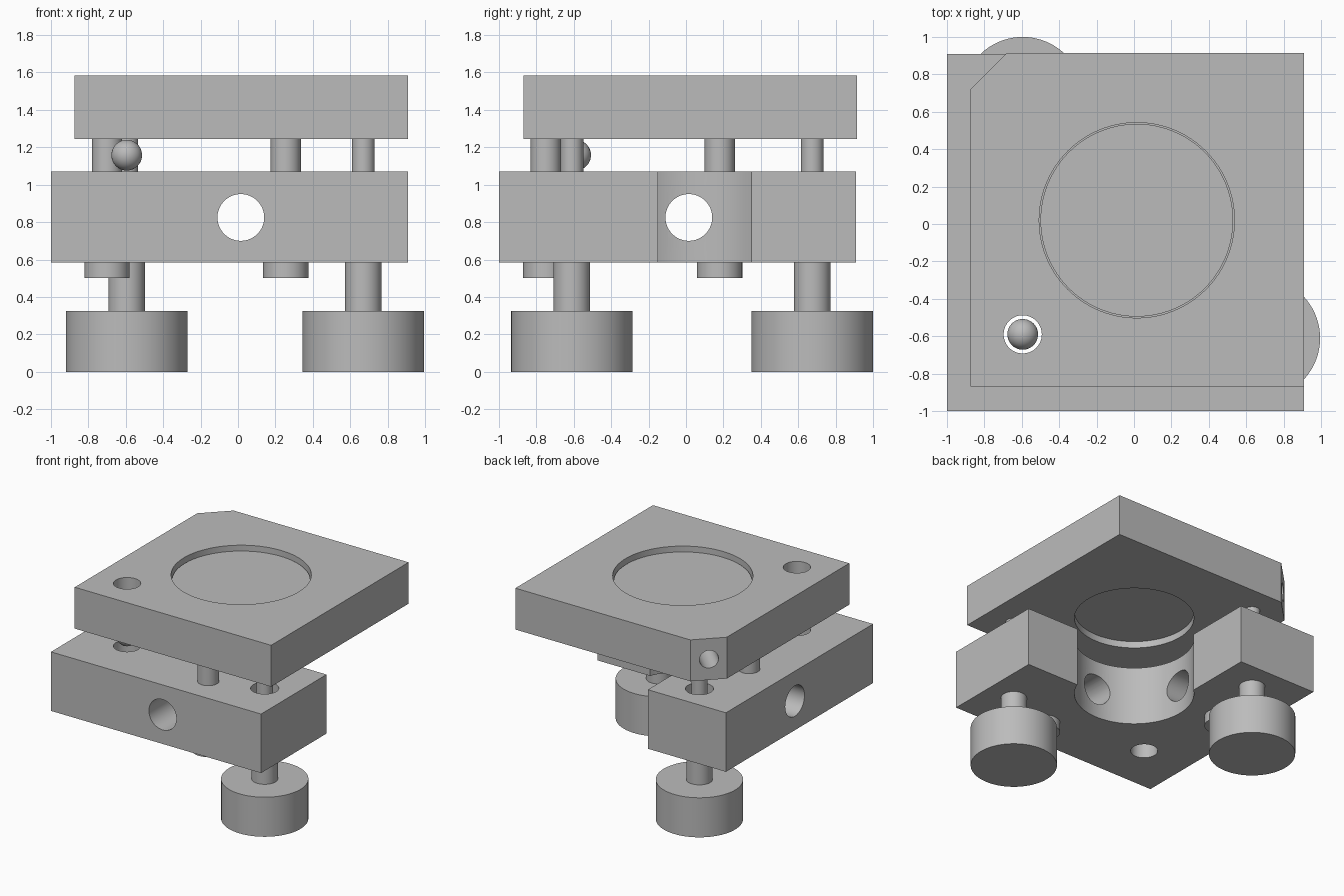
import bpy, math
from mathutils import Vector

old = bpy.data.objects.get("Cube")
if old:
    bpy.data.objects.remove(old, do_unlink=True)

grey = bpy.data.materials.new("satin_grey")
grey.use_nodes = True
grey.diffuse_color = (0.5, 0.5, 0.5, 1)
grey.node_tree.nodes["Principled BSDF"].inputs["Base Color"].default_value = (0.5, 0.5, 0.5, 1)


def finish(obj, name):
    obj.name = name
    obj.data.materials.clear()
    obj.data.materials.append(grey)
    return obj


def prism(name, outline, z0, z1):
    """Extrude a flat outline between two heights."""
    n = len(outline)
    verts = [(x, y, z) for z in (z0, z1) for x, y in outline]
    faces = [tuple(reversed(range(n))), tuple(range(n, 2 * n))]
    faces += [(i, (i + 1) % n, (i + 1) % n + n, i + n) for i in range(n)]
    mesh = bpy.data.meshes.new(name)
    mesh.from_pydata(verts, [], faces)
    obj = bpy.data.objects.new(name, mesh)
    bpy.context.collection.objects.link(obj)
    return finish(obj, name)


def rod(name, start, end, radius, sides=64):
    """Cylinder between two points."""
    a, b = Vector(start), Vector(end)
    bpy.ops.mesh.primitive_cylinder_add(vertices=sides, radius=radius, depth=(b - a).length,
                                        location=(a + b) / 2)
    obj = bpy.context.object
    obj.rotation_euler = (b - a).to_track_quat('Z', 'Y').to_euler()
    return finish(obj, name)


def upright(name, xy, z0, z1, radius, sides=64):
    return rod(name, (*xy, z0), (*xy, z1), radius, sides)


def smooth(obj):
    bpy.ops.object.select_all(action='DESELECT')
    obj.select_set(True)
    bpy.context.view_layer.objects.active = obj
    bpy.ops.object.shade_smooth_by_angle(angle=math.radians(30))


def cut(obj, cutters):
    """Subtract each cutter, then remove it."""
    bpy.context.view_layer.objects.active = obj
    for cutter in cutters:
        cutter.hide_render = True
        mod = obj.modifiers.new("cut", 'BOOLEAN')
        mod.operation = 'DIFFERENCE'
        mod.solver = 'EXACT'
        mod.object = cutter
        bpy.ops.object.modifier_apply(modifier=mod.name)
        bpy.data.objects.remove(cutter, do_unlink=True)
    smooth(obj)


centre = (0.015, 0.02)
pivot = (-0.595, -0.59)
adjusters = {"front": (0.67, -0.61), "side": (-0.595, 0.675)}
springs = {"front": (0.255, -0.75), "side": (-0.70, 0.18)}
base_low, base_top = 0.585, 1.07
plate_low, plate_top = 1.245, 1.585

# L-shaped base with a round clearance and cross holes
base = prism("base_bracket", [(-1, -1), (0.91, -1), (0.91, -0.15), (-0.29, -0.15),
                              (-0.29, 0.91), (-1, 0.91)], base_low, base_top)
cutters = [upright("clearance", centre, 0.4, 1.3, 0.45, 96),
           upright("pivot_hole", pivot, 0.4, 1.3, 0.102),
           rod("front_hole", (0.015, -1.2, 0.825), (0.015, 0.1, 0.825), 0.125),
           rod("side_hole", (-1.2, 0.015, 0.825), (0.1, 0.015, 0.825), 0.125)]
cutters += [upright("screw_hole", p, 0.75, 1.3, 0.105) for p in adjusters.values()]
cut(base, cutters)

# Top plate with clipped corner, stepped pocket, pivot hole and set screw hole
plate = prism("top_plate", [(-0.875, -0.87), (0.91, -0.87), (0.91, 0.915), (-0.68, 0.915),
                            (-0.875, 0.72)], plate_low, plate_top)
mid = (plate_low + plate_top) / 2
cut(plate, [upright("pocket", centre, 1.30, 1.8, 0.522, 96),
            upright("opening", centre, 1.1, 1.5, 0.45, 96),
            upright("pivot_hole", pivot, 1.1, 1.8, 0.102),
            rod("set_screw_hole", (-0.98, 1.015, mid), (-0.25, 0.285, mid), 0.072)])

# Optic disc resting in the pocket
smooth(upright("optic_disc", centre, 1.30, 1.54, 0.515, 96))

# Pivot ball between the plates
bpy.ops.mesh.primitive_uv_sphere_add(segments=48, ring_count=24, radius=0.082,
                                     location=(*pivot, 1.158))
smooth(finish(bpy.context.object, "pivot_ball"))

# Adjuster knobs with collars and thin screws
for side, p in adjusters.items():
    smooth(upright(side + "_knob", p, 0, 0.325, 0.325, 96))
    smooth(upright(side + "_collar", p, 0.325, 0.60, 0.098))
    smooth(upright(side + "_adjuster_screw", p, 0.6, plate_low + 0.005, 0.061))

# Spring posts with round heads under the base
for side, p in springs.items():
    smooth(upright(side + "_spring_post", p, base_top - 0.01, plate_low + 0.005, 0.081))
    smooth(upright(side + "_post_head", p, 0.502, base_low + 0.005, 0.121))
